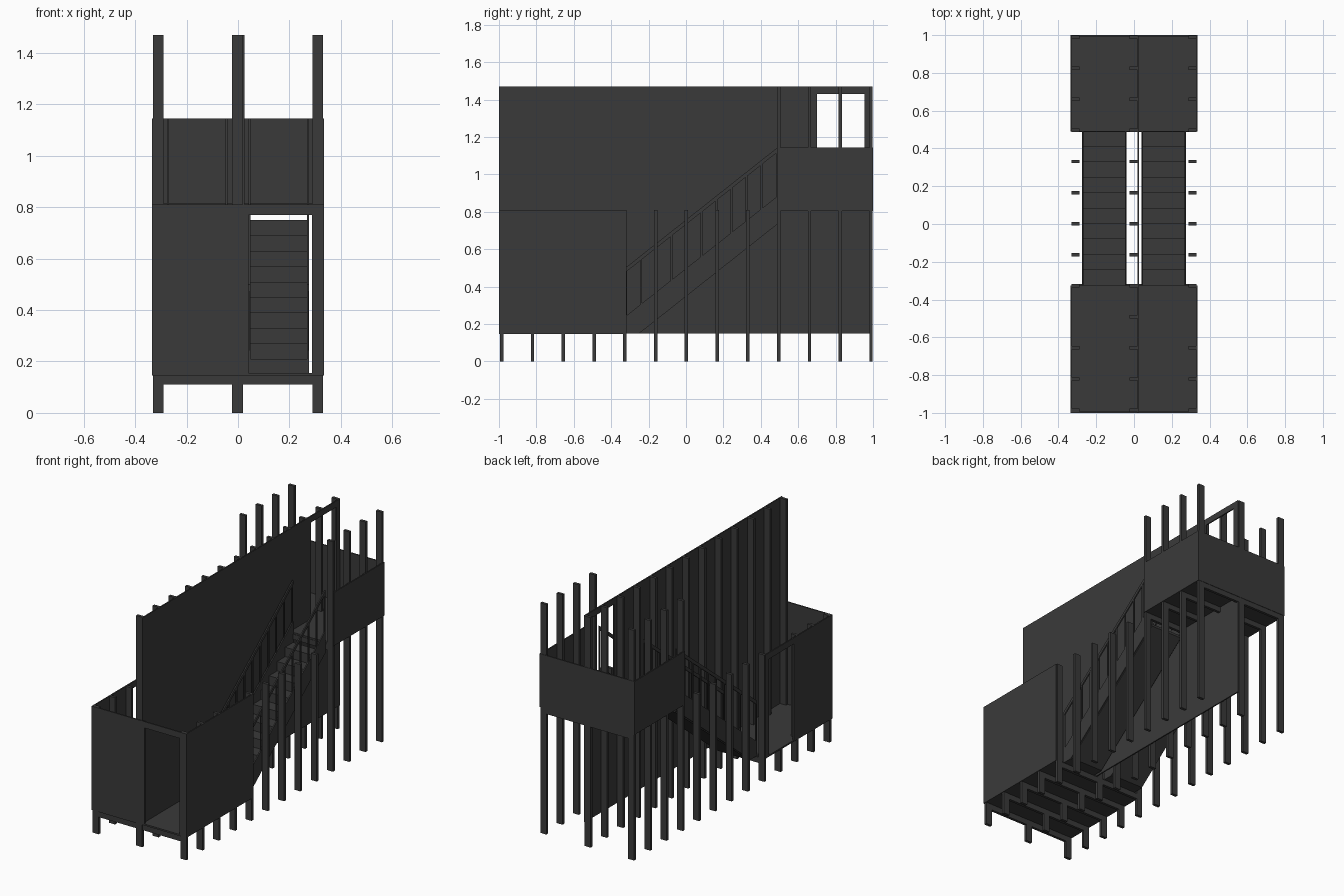
import bpy, bmesh

if "Cube" in bpy.data.objects:
    bpy.data.objects.remove(bpy.data.objects["Cube"])

mat = bpy.data.materials.new("dark_grey")
mat.diffuse_color = (0.042, 0.042, 0.042, 1)
mat.use_nodes = True
mat.node_tree.nodes["Principled BSDF"].inputs["Base Color"].default_value = mat.diffuse_color


def finish(name, bm):
    bmesh.ops.recalc_face_normals(bm, faces=bm.faces)
    me = bpy.data.meshes.new(name)
    bm.to_mesh(me)
    bm.free()
    me.materials.append(mat)
    ob = bpy.data.objects.new(name, me)
    bpy.context.collection.objects.link(ob)
    return ob


def boxes(name, items):
    """One object from boxes given as (x0, x1, y0, y1, z0, z1)."""
    bm = bmesh.new()
    for x0, x1, y0, y1, z0, z1 in items:
        vs = bmesh.ops.create_cube(bm, size=1)["verts"]
        for v in vs:
            v.co.x = x1 if v.co.x > 0 else x0
            v.co.y = y1 if v.co.y > 0 else y0
            v.co.z = z1 if v.co.z > 0 else z0
    return finish(name, bm)


def side_profile(name, pts, x0, x1):
    """Extrude a (y, z) outline along x."""
    bm = bmesh.new()
    f = bm.faces.new([bm.verts.new((x0, y, z)) for y, z in pts])
    ext = bmesh.ops.extrude_face_region(bm, geom=[f])["geom"]
    bmesh.ops.translate(bm, vec=(x1 - x0, 0, 0),
                        verts=[g for g in ext if isinstance(g, bmesh.types.BMVert)])
    return finish(name, bm)


LOW, MID, RAIL, TOP = 0.15, 0.81, 1.145, 1.47   # floor, upper floor, parapet, wall top
Y0, Y1 = -0.325, 0.49                           # start and end of the flights
W, T = 0.335, 0.008                             # half width, panel thickness
rows = [-0.985 + i * 0.1645 for i in range(13)]

# Posts in three lines
side, centre = [], []
for i, y in enumerate(rows):
    a, b = y - 0.009, y + 0.009
    h = TOP if i >= 9 else (LOW if i == 3 else MID)
    for x in (-0.31, 0.31):
        side.append((x - 0.021, x + 0.021, a, b, 0, h))
    centre.append((-0.024, 0.019, a, b, 0, TOP))
boxes("side_posts", side)
boxes("centre_posts", centre)

# Landings and their joists
boxes("lower_floor", [(-W, W, -1, Y0, LOW - 0.004, LOW + 0.006)])
boxes("upper_floor", [(-W, W, Y1, 1, MID - 0.006, MID + 0.004)])
boxes("lower_joists", [(-0.331, 0.331, y - 0.0085, y + 0.0085, 0.11, LOW - 0.004) for y in rows[:5]])
boxes("upper_joists", [(-0.331, 0.331, y - 0.0085, y + 0.0085, 0.77, MID - 0.006) for y in rows[9:]])

# Tall dividing wall with a doorway at the upper landing
c0, c1 = 0.018, 0.026
boxes("dividing_wall", [
    (c0, c1, -1, 0.70, LOW, TOP), (c0, c1, 0.955, 0.995, LOW, TOP),
    (c0, c1, 0.70, 0.955, LOW, MID), (c0, c1, 0.70, 0.955, 1.43, TOP)])

# Lower landing panels: front doorway on the right, side doorway on the left
boxes("front_panel", [
    (-W, 0.04, -1, -1 + T, LOW, MID), (0.288, W, -1, -1 + T, LOW, MID),
    (0.04, 0.288, -1, -1 + T, 0.77, MID)])
boxes("lower_right_panel", [(W - T, W, -1, Y0, LOW, MID)])
boxes("lower_left_panel", [
    (-W, -W + T, -1, -0.61, LOW, MID), (-W, -W + T, -0.36, Y0, LOW, MID),
    (-W, -W + T, -0.61, -0.36, 0.77, MID)])

# Upper landing parapets
boxes("back_parapet", [(-W, W, 1 - T, 1, MID, RAIL)])
for s, n in ((-1, "left"), (1, "right")):
    xs = sorted((s * W, s * (W - T)))
    boxes(n + "_parapet", [(*xs, Y1, 1, MID, RAIL)])

# Flights of stairs with stringers, balusters and handrails
run, rise, slope = (Y1 - Y0) / 10, 0.06, 0.79
steps = []
for i in range(10):
    z = LOW + rise * (i + 1)
    steps += [(Y0 + run * i, z), (Y0 + run * (i + 1), z)]
outline = [(Y0, LOW)] + steps + [(Y1, 0.735), (-0.25, LOW)]
for s, n in ((-1, "left"), (1, "right")):
    side_profile(n + "_steps", outline, s * 0.046, s * 0.27)
    for x, m in ((0.044, "inner"), (0.272, "outer")):
        a, b = s * x - 0.004, s * x + 0.004
        tag = f"{n}_{m}_"
        side_profile(tag + "stringer", [(Y0, LOW), (-0.26, LOW), (Y1, 0.745),
                                        (Y1, 0.885), (Y0, 0.24)], a, b)
        side_profile(tag + "handrail", [(Y0, 0.475), (Y1, 1.12), (Y1, RAIL), (Y0, 0.50)], a, b)
        bars = []
        for i in range(11):
            y = Y0 + 0.005 + i * (Y1 - Y0 - 0.01) / 10
            z = 0.23 + slope * (y - Y0)
            bars.append((a + 0.001, b - 0.001, y - 0.005, y + 0.005, z, z + 0.255))
        boxes(tag + "balusters", bars)
